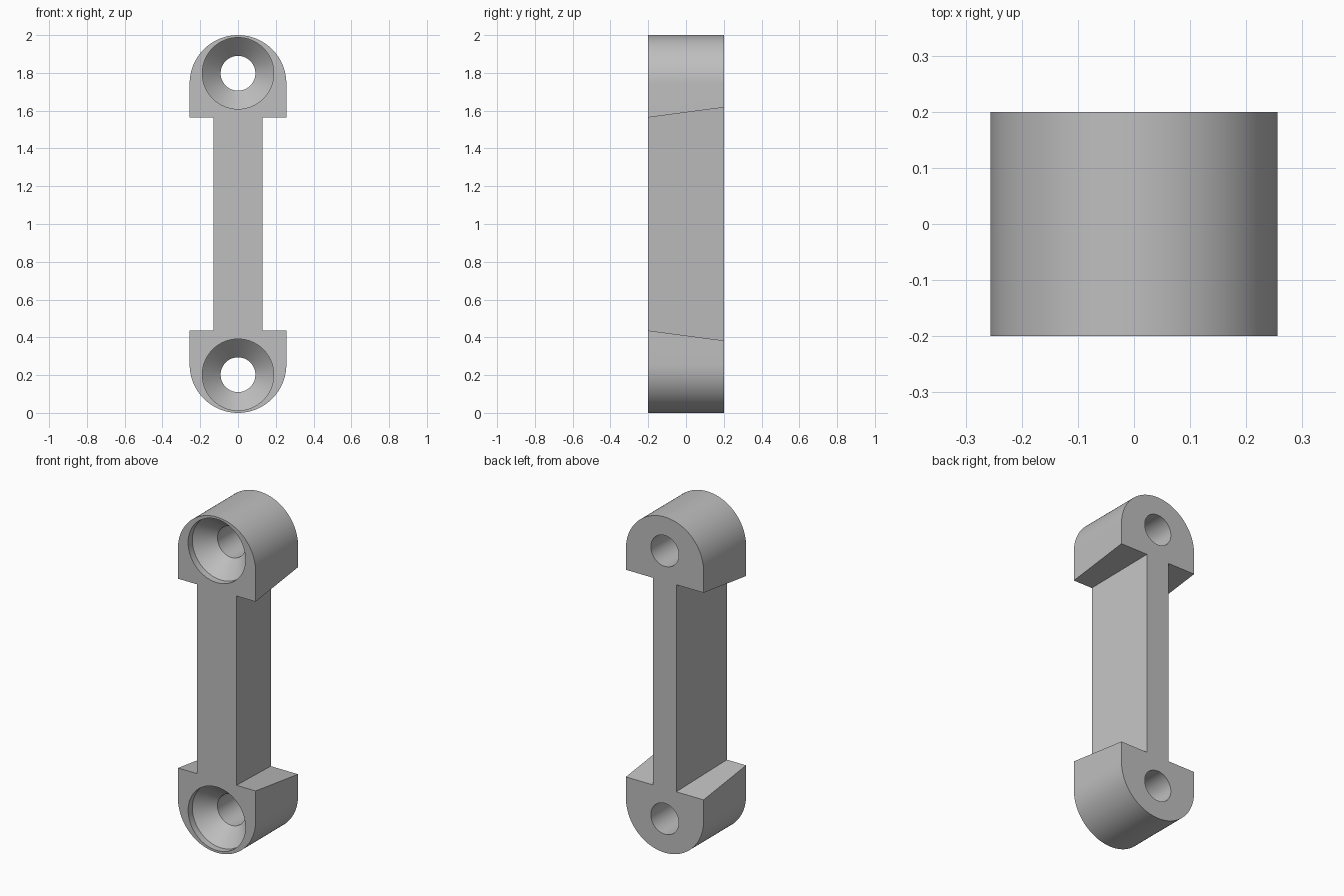
import bpy, bmesh
from math import sin, cos, pi

if "Cube" in bpy.data.objects:
    bpy.data.objects.remove(bpy.data.objects["Cube"], do_unlink=True)

DEPTH = 0.2        # half depth
RADIUS = 0.256     # rounded end
HOLE_Z = 0.798     # hole offset from mid height
ARC, RING = 48, 64

grey = bpy.data.materials.new("plain_grey")
grey.use_nodes = True
grey.diffuse_color = (0.52, 0.52, 0.52, 1)
grey.node_tree.nodes["Principled BSDF"].inputs["Base Color"].default_value = grey.diffuse_color


def make_object(name, bm):
    bmesh.ops.recalc_face_normals(bm, faces=bm.faces)
    mesh = bpy.data.meshes.new(name)
    bm.to_mesh(mesh)
    bm.free()
    mesh.materials.append(grey)
    obj = bpy.data.objects.new(name, mesh)
    bpy.context.collection.objects.link(obj)
    return obj


def loft(bm, rings):
    """Skin a series of matching closed rings and cap both ends."""
    loops = [[bm.verts.new(p) for p in ring] for ring in rings]
    for a, b in zip(loops, loops[1:]):
        for i in range(len(a)):
            j = (i + 1) % len(a)
            bm.faces.new((a[i], a[j], b[j], b[i]))
    bm.faces.new(loops[0])
    bm.faces.new(loops[-1])


def outline(y, web, shoulder):
    """Dumbbell outline at depth y: web half width, shoulder height from the middle."""
    centre = 1 - RADIUS
    top = [(web, shoulder), (RADIUS, shoulder)]
    top += [(RADIUS * cos(pi * i / ARC), centre + RADIUS * sin(pi * i / ARC)) for i in range(ARC + 1)]
    top += [(-RADIUS, shoulder), (-web, shoulder)]
    full = top + [(-x, -z) for x, z in top]
    return [(x, y, 1 + z) for x, z in full]


# Link body: the web narrows and the shoulders slope towards the back
bm = bmesh.new()
loft(bm, [outline(-DEPTH, 0.13, 0.564), outline(DEPTH, 0.076, 0.617)])
body = make_object("link_body", bm)


# Countersunk screw holes: short bore, cone, through hole
def drill(z):
    steps = [(-0.25, 0.189), (-0.16, 0.189), (-0.062, 0.092), (0.25, 0.092)]
    cutter = bmesh.new()
    loft(cutter, [[(r * cos(2 * pi * i / RING), y, z + r * sin(2 * pi * i / RING))
                   for i in range(RING)] for y, r in steps])
    tool = make_object("hole_cutter", cutter)
    tool.hide_render = True
    mod = body.modifiers.new("screw_hole", "BOOLEAN")
    mod.operation = "DIFFERENCE"
    mod.solver = "EXACT"
    mod.object = tool
    bpy.ops.object.modifier_apply(modifier=mod.name)
    bpy.data.objects.remove(tool, do_unlink=True)


bpy.ops.object.select_all(action="DESELECT")
body.select_set(True)
bpy.context.view_layer.objects.active = body
for side in (-1, 1):
    drill(1 + side * HOLE_Z)
bpy.ops.object.shade_smooth_by_angle(angle=pi / 6)
